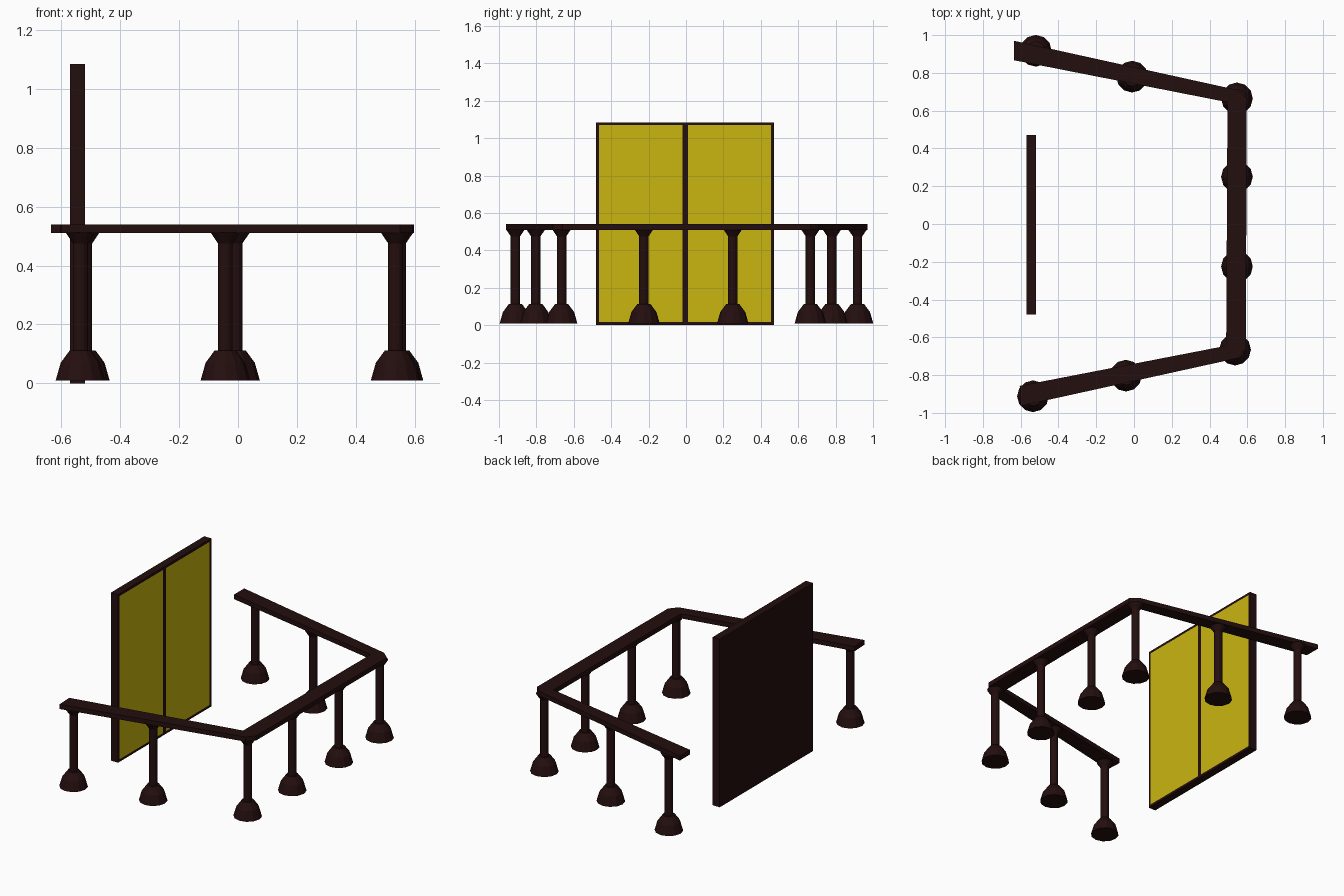
import bpy, bmesh, math
from mathutils import Vector

if "Cube" in bpy.data.objects:
    bpy.data.objects.remove(bpy.data.objects["Cube"])


def material(name, rgb):
    m = bpy.data.materials.new(name)
    m.diffuse_color = (*rgb, 1.0)
    m.use_nodes = True
    m.node_tree.nodes["Principled BSDF"].inputs["Base Color"].default_value = m.diffuse_color
    return m


DARK = material("dark_brown", (0.0176, 0.0044, 0.0044))
YELLOW = material("golden_yellow", (0.59, 0.465, 0.005))


def finish(name, bm, mats):
    bmesh.ops.recalc_face_normals(bm, faces=bm.faces)
    me = bpy.data.meshes.new(name)
    bm.to_mesh(me)
    bm.free()
    for m in mats:
        me.materials.append(m)
    ob = bpy.data.objects.new(name, me)
    bpy.context.collection.objects.link(ob)
    return ob


# Posts: turned profile (radius, height) with flared foot and capital
PROFILE = [(0.084, 0.01), (0.067, 0.07), (0.036, 0.112), (0.025, 0.112),
           (0.025, 0.475), (0.05, 0.512)]
SIDES = 12


def post(name, x, y):
    bm = bmesh.new()
    rings = []
    for r, z in PROFILE:
        rings.append([bm.verts.new((x + r * math.cos(2 * math.pi * i / SIDES),
                                    y + r * math.sin(2 * math.pi * i / SIDES), z))
                      for i in range(SIDES)])
    for a, b in zip(rings, rings[1:]):
        for i in range(SIDES):
            j = (i + 1) % SIDES
            bm.faces.new((a[i], a[j], b[j], b[i]))
    bm.faces.new(rings[0])
    bm.faces.new(rings[-1])
    finish(name, bm, [DARK])


POSTS = [(-0.52, 0.917), (-0.01, 0.78), (0.545, 0.665), (0.545, 0.25),
         (0.545, -0.225), (0.535, -0.665), (-0.043, -0.803), (-0.535, -0.912)]
for n, (px, py) in enumerate(POSTS):
    post(f"post_{n + 1}", px, py)

# Handrail: one three-sided outline raised into a flat beam
OUTLINE = [(-0.635, 0.97), (0.545, 0.71), (0.597, 0.665), (0.592, -0.66),
           (0.55, -0.71), (-0.60, -0.963), (-0.605, -0.857), (0.488, -0.645),
           (0.495, 0.645), (-0.635, 0.867)]
bm = bmesh.new()
face = bm.faces.new([bm.verts.new((x, y, 0.51)) for x, y in OUTLINE])
ext = bmesh.ops.extrude_face_region(bm, geom=[face], use_keep_orig=True)
for v in ext["geom"]:
    if isinstance(v, bmesh.types.BMVert):
        v.co.z = 0.54
finish("handrail", bm, [DARK])

# Double door panel: slab cut along its frame lines, inner panes coloured
Y0, Y1, Z1 = -0.48, 0.47, 1.085
bm = bmesh.new()
bmesh.ops.create_cube(bm, size=1)
for v in bm.verts:
    v.co = Vector((-0.545 + v.co.x * 0.05, (Y0 + Y1) / 2 + v.co.y * (Y1 - Y0),
                   Z1 / 2 + v.co.z * Z1))
EDGE = 0.016
cuts = [((0, y, 0), (0, 1, 0)) for y in (Y0 + EDGE, -0.02, 0.01, Y1 - EDGE)]
cuts += [((0, 0, z), (0, 0, 1)) for z in (EDGE, Z1 - EDGE)]
for co, no in cuts:
    bmesh.ops.bisect_plane(bm, geom=bm.verts[:] + bm.edges[:] + bm.faces[:],
                           plane_co=co, plane_no=no)
bm.normal_update()
for f in bm.faces:
    c = f.calc_center_median()
    pane = (f.normal.x > 0.9 and EDGE < c.z < Z1 - EDGE
            and (Y0 + EDGE < c.y < -0.02 or 0.01 < c.y < Y1 - EDGE))
    f.material_index = 1 if pane else 0
finish("double_door", bm, [DARK, YELLOW])
